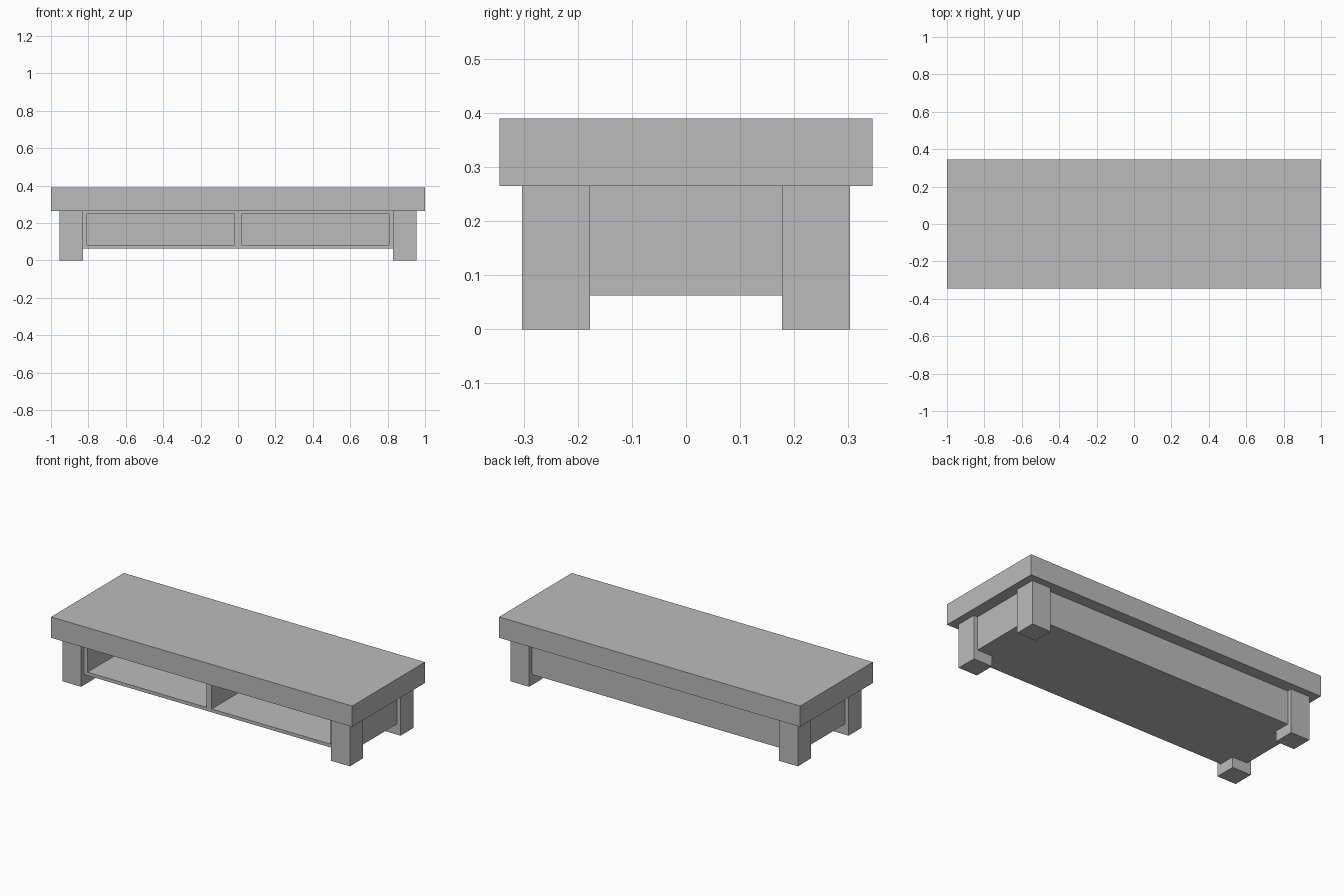
import bpy
import bmesh
from mathutils import Vector

default_cube = bpy.data.objects.get("Cube")
if default_cube:
    bpy.data.objects.remove(default_cube, do_unlink=True)

# Single grey finish
grey = bpy.data.materials.new("plain_grey")
grey.use_nodes = True
grey.diffuse_color = (0.5, 0.5, 0.5, 1)
grey.node_tree.nodes["Principled BSDF"].inputs["Base Color"].default_value = grey.diffuse_color

TOP_Z, UNDER_Z, BASE_Z = 0.39, 0.265, 0.063


def box_mesh(low, high):
    """Return a bmesh box spanning two opposite corners."""
    low, high = Vector(low), Vector(high)
    bm = bmesh.new()
    bmesh.ops.create_cube(bm, size=1)
    bmesh.ops.scale(bm, vec=high - low, verts=bm.verts)
    bmesh.ops.translate(bm, vec=(low + high) / 2, verts=bm.verts)
    return bm


def finish(name, bm):
    bmesh.ops.recalc_face_normals(bm, faces=bm.faces)
    mesh = bpy.data.meshes.new(name)
    bm.to_mesh(mesh)
    bm.free()
    mesh.materials.append(grey)
    obj = bpy.data.objects.new(name, mesh)
    bpy.context.collection.objects.link(obj)
    return obj


# Thick tabletop
finish("tabletop", box_mesh((-1, -0.345, UNDER_Z), (1, 0.345, TOP_Z)))

# Four square legs
for x_name, sx in (("right", -1), ("left", 1)):
    for y_name, sy in (("front", -1), ("back", 1)):
        xs = sorted((sx * 0.83, sx * 0.955))
        ys = sorted((sy * 0.178, sy * 0.303))
        finish(f"{y_name}_{x_name}_leg",
               box_mesh((xs[0], ys[0], 0), (xs[1], ys[1], UNDER_Z)))

# Cabinet body, with two open compartments pushed in from the front face
FRONT_Y = -0.275
INNER_X, OUTER_X = 0.018, 0.807
FLOOR_Z, CEILING_Z = 0.083, 0.248
cabinet = box_mesh((-0.93, FRONT_Y, BASE_Z), (0.93, -FRONT_Y, UNDER_Z))


def front_faces():
    return [f for f in cabinet.faces if abs(f.calc_center_median().y - FRONT_Y) < 1e-4]


def cut_front(point, normal):
    faces = front_faces()
    edges = {e for f in faces for e in f.edges}
    verts = {v for f in faces for v in f.verts}
    bmesh.ops.bisect_plane(cabinet, geom=faces + list(edges) + list(verts),
                           plane_co=point, plane_no=normal)


for x in (-OUTER_X, -INNER_X, INNER_X, OUTER_X):
    cut_front((x, 0, 0), (1, 0, 0))
for z in (FLOOR_Z, CEILING_Z):
    cut_front((0, 0, z), (0, 0, 1))

openings = []
for face in front_faces():
    c = face.calc_center_median()
    if INNER_X < abs(c.x) < OUTER_X and FLOOR_Z < c.z < CEILING_Z:
        openings.append(face)
pushed = bmesh.ops.extrude_discrete_faces(cabinet, faces=openings)["faces"]
bmesh.ops.translate(cabinet, vec=(0, 0.53, 0),
                    verts=list({v for f in pushed for v in f.verts}))
finish("cabinet", cabinet)
